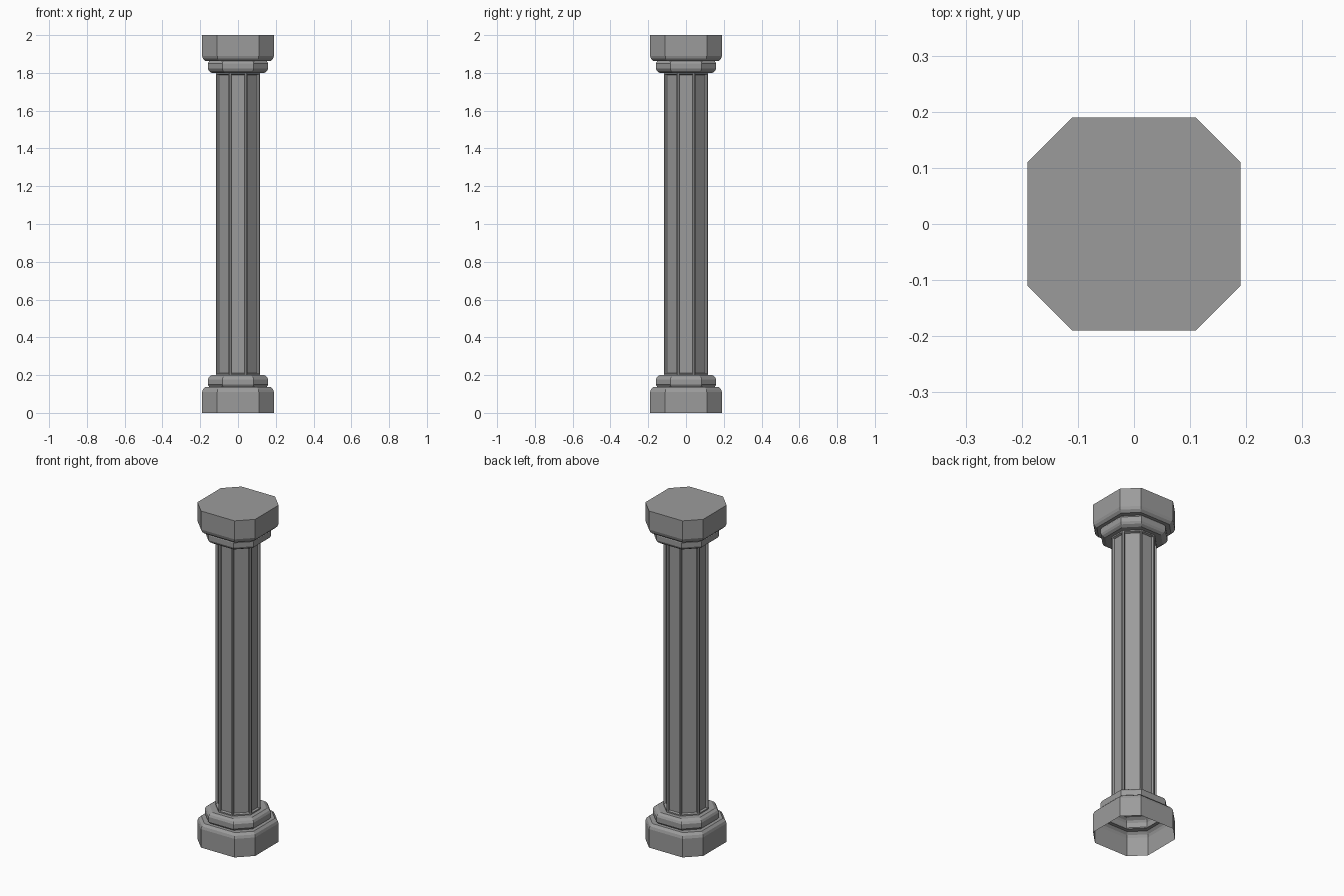
import bpy
import bmesh

cube = bpy.data.objects.get("Cube")
if cube:
    bpy.data.objects.remove(cube, do_unlink=True)

stone = bpy.data.materials.new("grey stone")
stone.use_nodes = True
grey = (0.33, 0.33, 0.33, 1)
stone.diffuse_color = grey
bsdf = next(n for n in stone.node_tree.nodes if n.type == 'BSDF_PRINCIPLED')
bsdf.inputs["Base Color"].default_value = grey


def octagon(r, h, z):
    """Corner points of a chamfered square: half width r, half flat side h."""
    return [(r, -h, z), (r, h, z), (h, r, z), (-h, r, z),
            (-r, h, z), (-r, -h, z), (-h, -r, z), (h, -r, z)]


def loft(bm, profile):
    """Skin octagons from bottom to top; returns the side faces and last ring."""
    rings = [[bm.verts.new(p) for p in octagon(*step)] for step in profile]
    faces = []
    for low, high in zip(rings, rings[1:]):
        for i in range(8):
            j = (i + 1) % 8
            faces.append(bm.faces.new((low[i], low[j], high[j], high[i])))
    return faces, rings[-1]


def finish(bm, name):
    mesh = bpy.data.meshes.new(name)
    bm.to_mesh(mesh)
    bm.free()
    mesh.materials.append(stone)
    obj = bpy.data.objects.new(name, mesh)
    bpy.context.collection.objects.link(obj)


# Plinth block with a bevelled edge, then the collar and the shaft seat
foot = [(0.19, 0.11, 0), (0.19, 0.11, 0.11), (0.185, 0.107, 0.125),
        (0.172, 0.1, 0.138), (0.152, 0.079, 0.138), (0.16, 0.083, 0.15),
        (0.16, 0.083, 0.178), (0.154, 0.078, 0.19), (0.14, 0.069, 0.2),
        (0.117, 0.045, 0.2)]

# Base, open underneath
bm = bmesh.new()
loft(bm, foot)
finish(bm, "base")

# Capital: the same moulding upside down, closed on top
bm = bmesh.new()
_, rim = loft(bm, [(r, h, 2 - z) for r, h, z in reversed(foot)])
bm.faces.new(rim)
finish(bm, "capital")

# Shaft with a sunken panel in each of its eight sides
bm = bmesh.new()
sides, _ = loft(bm, [(0.117, 0.045, 0.2), (0.117, 0.045, 1.8)])
bm.normal_update()
bmesh.ops.inset_individual(bm, faces=sides, thickness=0.01, depth=0)
bm.normal_update()
bmesh.ops.inset_individual(bm, faces=sides, thickness=0.006, depth=-0.012)
finish(bm, "shaft")
